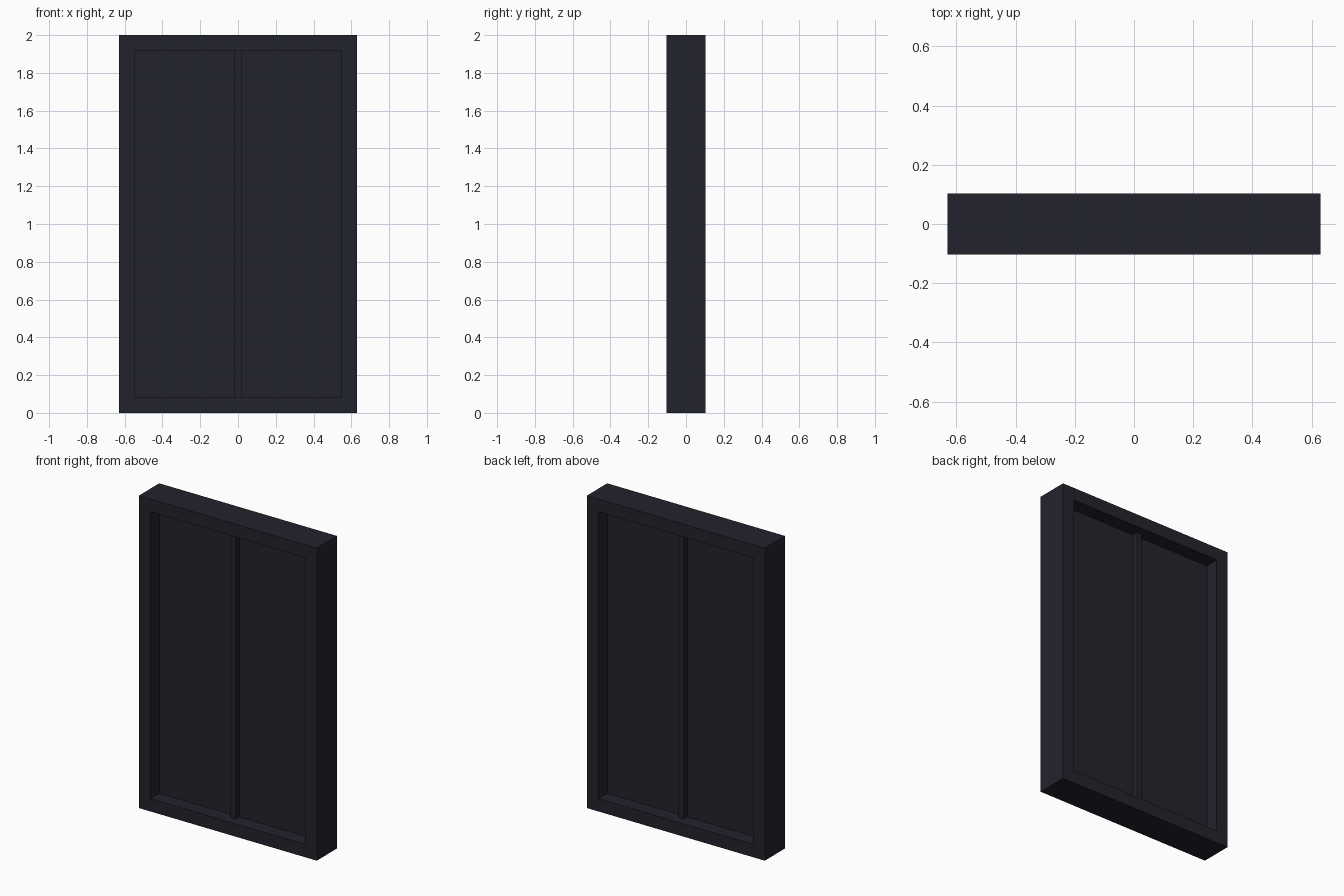
import bpy
import bmesh

if "Cube" in bpy.data.objects:
    bpy.data.objects.remove(bpy.data.objects["Cube"])

W, D, H = 0.63, 0.103, 2.0     # half width, half depth, height
RAIL = 0.082                   # frame face width

mat = bpy.data.materials.new("dark_slate")
mat.diffuse_color = (0.0165, 0.0165, 0.026, 1)
mat.use_nodes = True
mat.node_tree.nodes["Principled BSDF"].inputs["Base Color"].default_value = mat.diffuse_color


def finish(name, bm):
    bmesh.ops.recalc_face_normals(bm, faces=bm.faces)
    mesh = bpy.data.meshes.new(name)
    bm.to_mesh(mesh)
    bm.free()
    mesh.materials.append(mat)
    obj = bpy.data.objects.new(name, mesh)
    bpy.context.collection.objects.link(obj)
    return obj


def box(name, x0, x1, y, z0, z1):
    bm = bmesh.new()
    bmesh.ops.create_cube(bm, size=1)
    for v in bm.verts:
        v.co.x = x1 if v.co.x > 0 else x0
        v.co.y = y if v.co.y > 0 else -y
        v.co.z = z1 if v.co.z > 0 else z0
    return finish(name, bm)


# Outer frame: a rectangular section carried round four mitred corners
bm = bmesh.new()
rings = []
for sx, sz in ((-1, -1), (1, -1), (1, 1), (-1, 1)):
    rings.append([bm.verts.new((sx * (W - inset), y, H / 2 + sz * (H / 2 - inset)))
                  for inset, y in ((0, -D), (0, D), (RAIL, D), (RAIL, -D))])
for i in range(4):
    a, b = rings[i], rings[(i + 1) % 4]
    for j in range(4):
        k = (j + 1) % 4
        bm.faces.new((a[j], b[j], b[k], a[k]))
finish("window_frame", bm)

# Recessed panes on either side of the centre bar
BAR = 0.018
box("left_pane", -W + RAIL, -BAR, 0.012, RAIL, H - RAIL)
box("right_pane", BAR, W - RAIL, 0.012, RAIL, H - RAIL)

# Centre bar standing proud of both pane faces
box("centre_bar", -BAR, BAR, 0.048, RAIL, H - RAIL)
